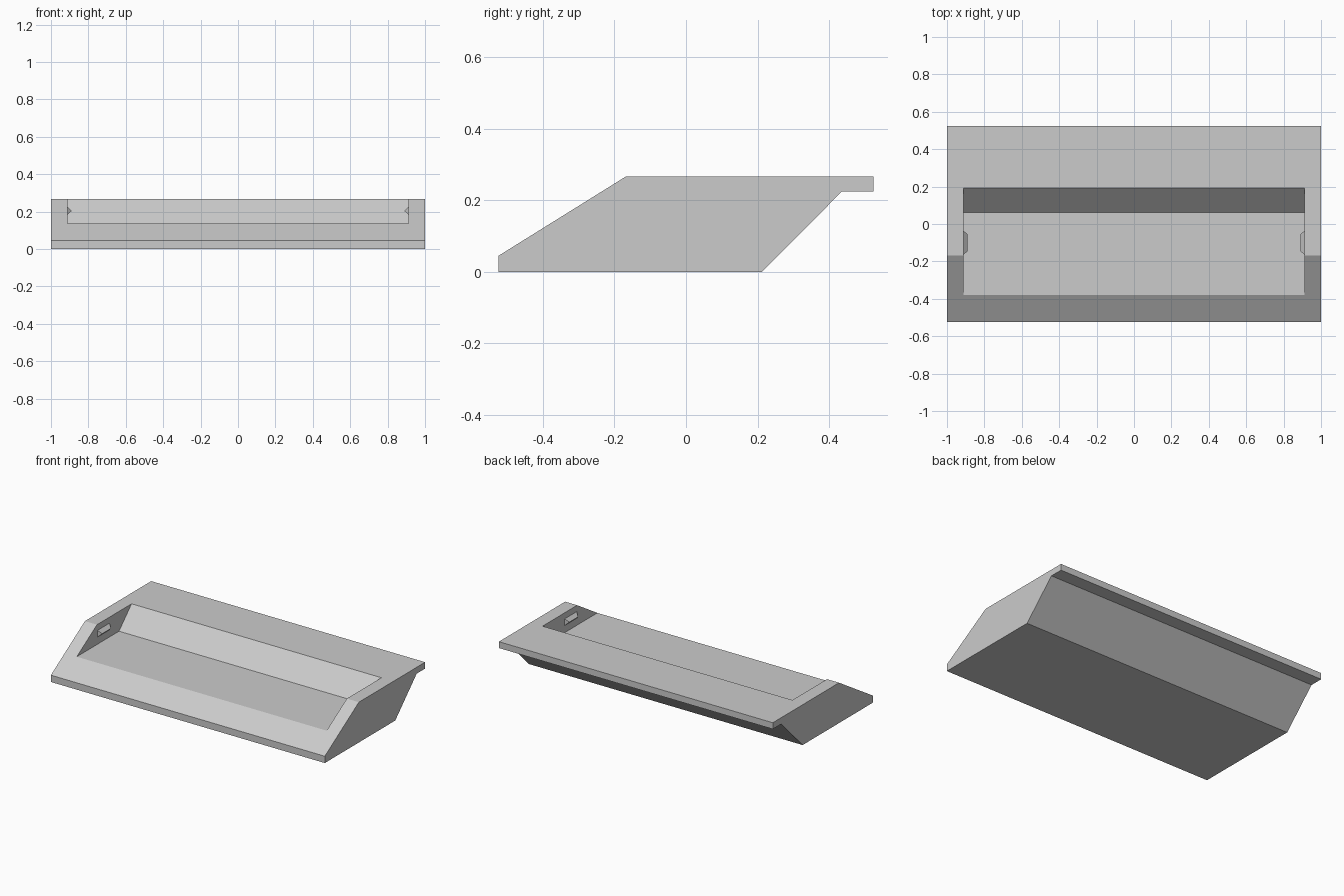
import bpy
import bmesh

cube = bpy.data.objects.get("Cube")
if cube:
    bpy.data.objects.remove(cube, do_unlink=True)

grey = bpy.data.materials.new("plain grey")
grey.use_nodes = True
grey.diffuse_color = (0.6, 0.6, 0.6, 1)
grey.node_tree.nodes["Principled BSDF"].inputs["Base Color"].default_value = (0.6, 0.6, 0.6, 1)


def finish(name, bm):
    bmesh.ops.recalc_face_normals(bm, faces=bm.faces)
    mesh = bpy.data.meshes.new(name)
    bm.to_mesh(mesh)
    bm.free()
    mesh.materials.append(grey)
    obj = bpy.data.objects.new(name, mesh)
    bpy.context.collection.objects.link(obj)
    return obj


def prism(name, profile, half_width):
    """Extrude a (y, z) profile along x, centred on x = 0."""
    bm = bmesh.new()
    face = bm.faces.new([bm.verts.new((-half_width, y, z)) for y, z in profile])
    new = bmesh.ops.extrude_face_region(bm, geom=[face])["geom"]
    bmesh.ops.translate(bm, vec=(2 * half_width, 0, 0),
                        verts=[v for v in new if isinstance(v, bmesh.types.BMVert)])
    return finish(name, bm)


# Body with sloped front, raked back and rear lip
body = prism("tray_body", [(-0.523, 0), (0.212, 0), (0.435, 0.224), (0.523, 0.224),
                           (0.523, 0.266), (-0.168, 0.266), (-0.523, 0.045)], 1.0)

# Recess with a flat floor and slanted back wall
cutter = prism("recess_cutter", [(-0.7, 0.135), (0.062, 0.135),
                                 (0.262, 0.335), (-0.7, 0.335)], 0.912)
cutter.hide_render = True
cut = body.modifiers.new("recess", "BOOLEAN")
cut.operation = "DIFFERENCE"
cut.solver = "EXACT"
cut.object = cutter
bpy.context.view_layer.objects.active = body
bpy.ops.object.modifier_apply(modifier=cut.name)
bpy.data.objects.remove(cutter, do_unlink=True)


# Tapered wedge catches on the recess side walls
def catch(name, side):
    bm = bmesh.new()
    wall, ridge = side * 0.914, side * 0.889
    base = [bm.verts.new((wall, y, z)) for y, z in
            [(-0.165, 0.18), (-0.035, 0.18), (-0.035, 0.228), (-0.165, 0.228)]]
    front, back = [bm.verts.new((ridge, y, 0.204)) for y in (-0.145, -0.055)]
    a, b, c, d = base
    for verts in (base, (a, b, back, front), (c, d, front, back), (a, d, front), (b, c, back)):
        bm.faces.new(verts)
    finish(name, bm)


catch("left_catch", 1)
catch("right_catch", -1)
